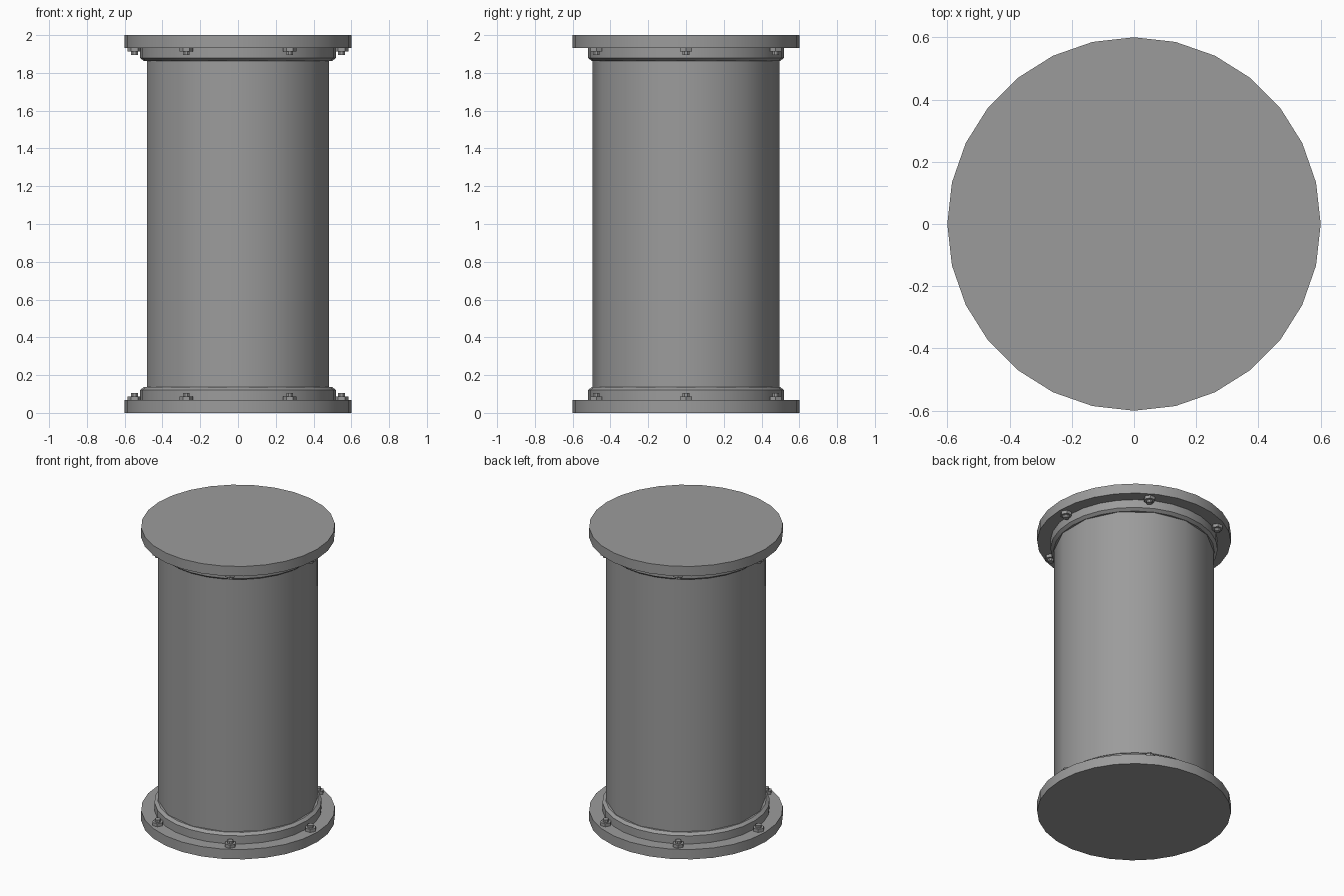
import bpy, math

if "Cube" in bpy.data.objects:
    bpy.data.objects.remove(bpy.data.objects["Cube"])

# Dark grey steel used by every part
steel = bpy.data.materials.new("dark_steel")
steel.diffuse_color = (0.33, 0.33, 0.33, 1)
steel.use_nodes = True
steel.node_tree.nodes["Principled BSDF"].inputs["Base Color"].default_value = steel.diffuse_color

def lathe(name, profile, sides, start=0.0, centre=(0, 0), flip=False, smooth=True):
    """Solid of stacked rings (radius, z), capped at both ends; flip mirrors it to the top end."""
    verts, faces = [], []
    for r, z in profile:
        for i in range(sides):
            a = start + 2 * math.pi * i / sides
            verts.append((centre[0] + r * math.cos(a), centre[1] + r * math.sin(a),
                          2 - z if flip else z))
    for k in range(len(profile) - 1):
        for i in range(sides):
            j = (i + 1) % sides
            faces.append((k * sides + i, k * sides + j, (k + 1) * sides + j, (k + 1) * sides + i))
    faces.append(tuple(reversed(range(sides))))
    faces.append(tuple(range((len(profile) - 1) * sides, len(profile) * sides)))
    if flip:
        faces = [tuple(reversed(f)) for f in faces]
    mesh = bpy.data.meshes.new(name)
    mesh.from_pydata(verts, [], faces)
    mesh.materials.append(steel)
    obj = bpy.data.objects.new(name, mesh)
    bpy.context.collection.objects.link(obj)
    if smooth:
        bpy.ops.object.select_all(action='DESELECT')
        obj.select_set(True)
        bpy.context.view_layer.objects.active = obj
        bpy.ops.object.shade_smooth_by_angle(angle=math.radians(30))
    return obj

# Main pipe: 14 sides with a corner facing front and back
lathe("pipe", [(0.495, 0.05), (0.495, 1.95)], 14, start=math.pi / 2)

for end, flip in (("bottom", False), ("top", True)):
    # End flange plate
    lathe(end + "_flange", [(0.6, 0), (0.6, 0.067)], 28, flip=flip)
    # Collar with chamfered lip
    lathe(end + "_collar", [(0.518, 0.06), (0.518, 0.122), (0.498, 0.137)], 28, flip=flip)
    # Six nuts with protruding stud ends
    for i in range(6):
        a = math.radians(60 * i)
        c = (0.548 * math.cos(a), 0.548 * math.sin(a))
        lathe(f"{end}_nut_{i}", [(0.036, 0.06), (0.036, 0.088)], 6,
              centre=c, flip=flip, smooth=False)
        lathe(f"{end}_stud_{i}", [(0.019, 0.06), (0.019, 0.106)], 8,
              start=math.pi / 8, centre=c, flip=flip)
